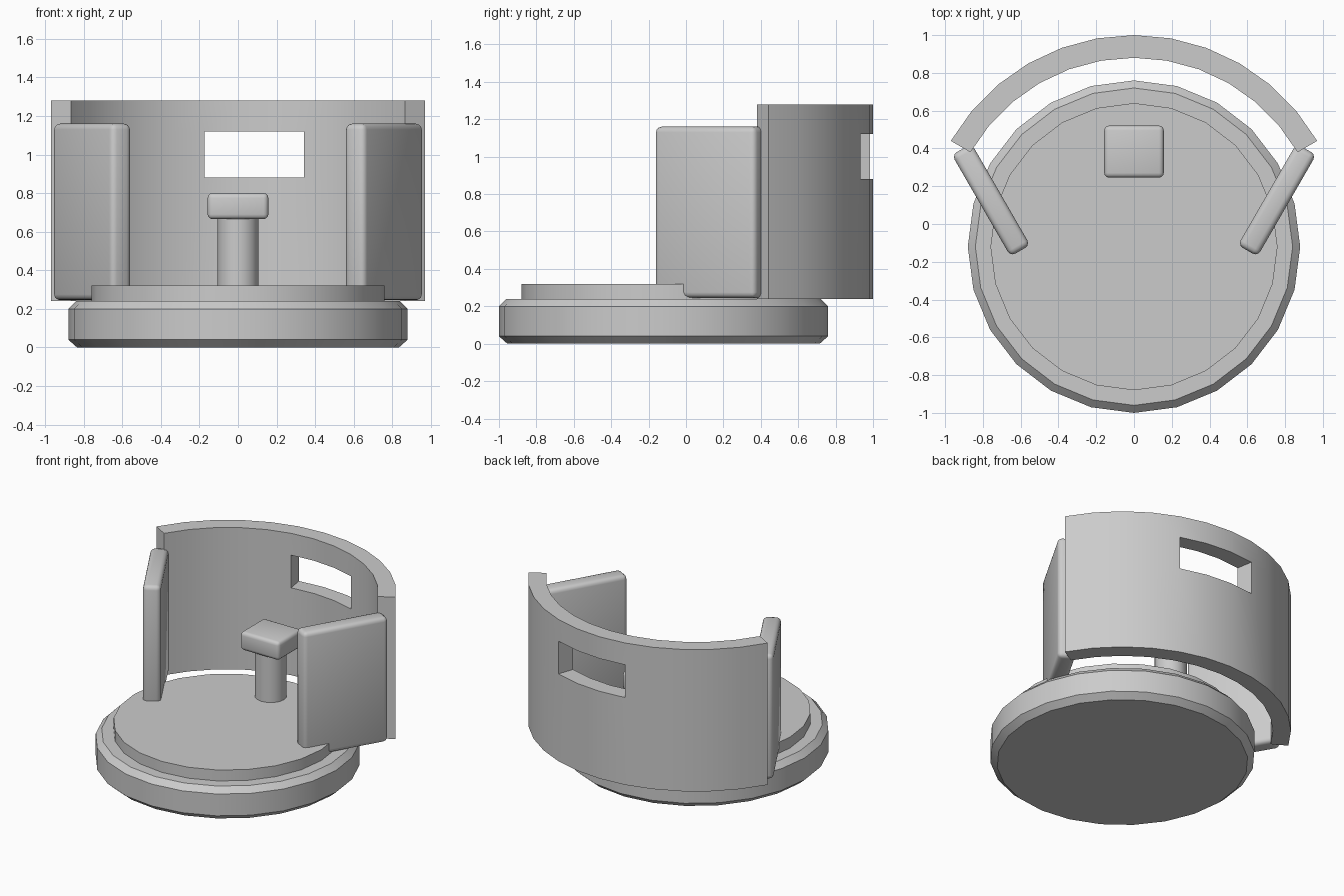
import bpy, bmesh
from math import sin, cos, radians, pi
from mathutils import Matrix

if "Cube" in bpy.data.objects:
    bpy.data.objects.remove(bpy.data.objects["Cube"])

CY = -0.12  # shared centre of the base and the curved wall


def finish(name, bm):
    bmesh.ops.recalc_face_normals(bm, faces=bm.faces[:])
    me = bpy.data.meshes.new(name)
    bm.to_mesh(me)
    bm.free()
    ob = bpy.data.objects.new(name, me)
    bpy.context.collection.objects.link(ob)
    bpy.ops.object.select_all(action='DESELECT')
    ob.select_set(True)
    bpy.context.view_layer.objects.active = ob
    bpy.ops.object.shade_smooth_by_angle(angle=radians(32))
    return ob


def lathe(name, profile, sides, cy):
    """Capped solid turned about a vertical axis at (0, cy)."""
    bm = bmesh.new()
    rings = [[bm.verts.new((r * cos(2 * pi * i / sides), cy + r * sin(2 * pi * i / sides), z))
              for i in range(sides)] for r, z in profile]
    for a, b in zip(rings, rings[1:]):
        for i in range(sides):
            j = (i + 1) % sides
            bm.faces.new((a[i], a[j], b[j], b[i]))
    bm.faces.new(rings[0])
    bm.faces.new(rings[-1])
    return finish(name, bm)


def rounded_box(name, size, center, angle, bevel):
    bm = bmesh.new()
    bmesh.ops.create_cube(bm, size=1)
    bmesh.ops.scale(bm, vec=size, verts=bm.verts[:])
    bmesh.ops.bevel(bm, geom=bm.edges[:], offset=bevel, segments=3, profile=0.5, affect='EDGES')
    bm.transform(Matrix.Translation(center) @ Matrix.Rotation(angle, 4, 'Z'))
    return finish(name, bm)


# Stepped round base with chamfered rim
lathe("base", [(0.835, 0), (0.88, 0.04), (0.88, 0.2), (0.84, 0.24),
               (0.76, 0.24), (0.76, 0.32)], 24, CY)

# Curved back wall: 120 degree arc in 10 degree cells, one window opening
ROWS = [0.24, 0.88, 1.12, 1.28]
COLS = [radians(a) for a in range(-60, 61, 10)]
WINDOW = {(5, 1), (6, 1), (7, 1)}
bm = bmesh.new()
grid = {(s, i, k): bm.verts.new((r * sin(a), CY + r * cos(a), z))
        for s, r in enumerate((1.0, 1.12))
        for i, a in enumerate(COLS) for k, z in enumerate(ROWS)}
cells = {(i, k) for i in range(len(COLS) - 1) for k in range(len(ROWS) - 1)} - WINDOW
for i, k in cells:
    corners = [(i, k), (i + 1, k), (i + 1, k + 1), (i, k + 1)]
    for s in (0, 1):
        bm.faces.new([grid[(s, *c)] for c in corners])
    neighbours = [(i, k - 1), (i + 1, k), (i, k + 1), (i - 1, k)]
    for n, cell in enumerate(neighbours):
        if cell not in cells:
            p, q = corners[n], corners[(n + 1) % 4]
            bm.faces.new((grid[(0, *p)], grid[(0, *q)], grid[(1, *q)], grid[(1, *p)]))
finish("back_wall", bm)

# Angled side panels
for side, sx in (("left", -1), ("right", 1)):
    rounded_box(side + "_panel", (0.62, 0.12, 0.915), (sx * 0.757, 0.127, 0.7025),
                sx * radians(60), 0.03)

# Stool: round post and cushion
lathe("stool_post", [(0.107, 0.3), (0.107, 0.7)], 16, 0.38)
rounded_box("stool_cushion", (0.315, 0.275, 0.135), (0, 0.383, 0.7325), 0, 0.025)
